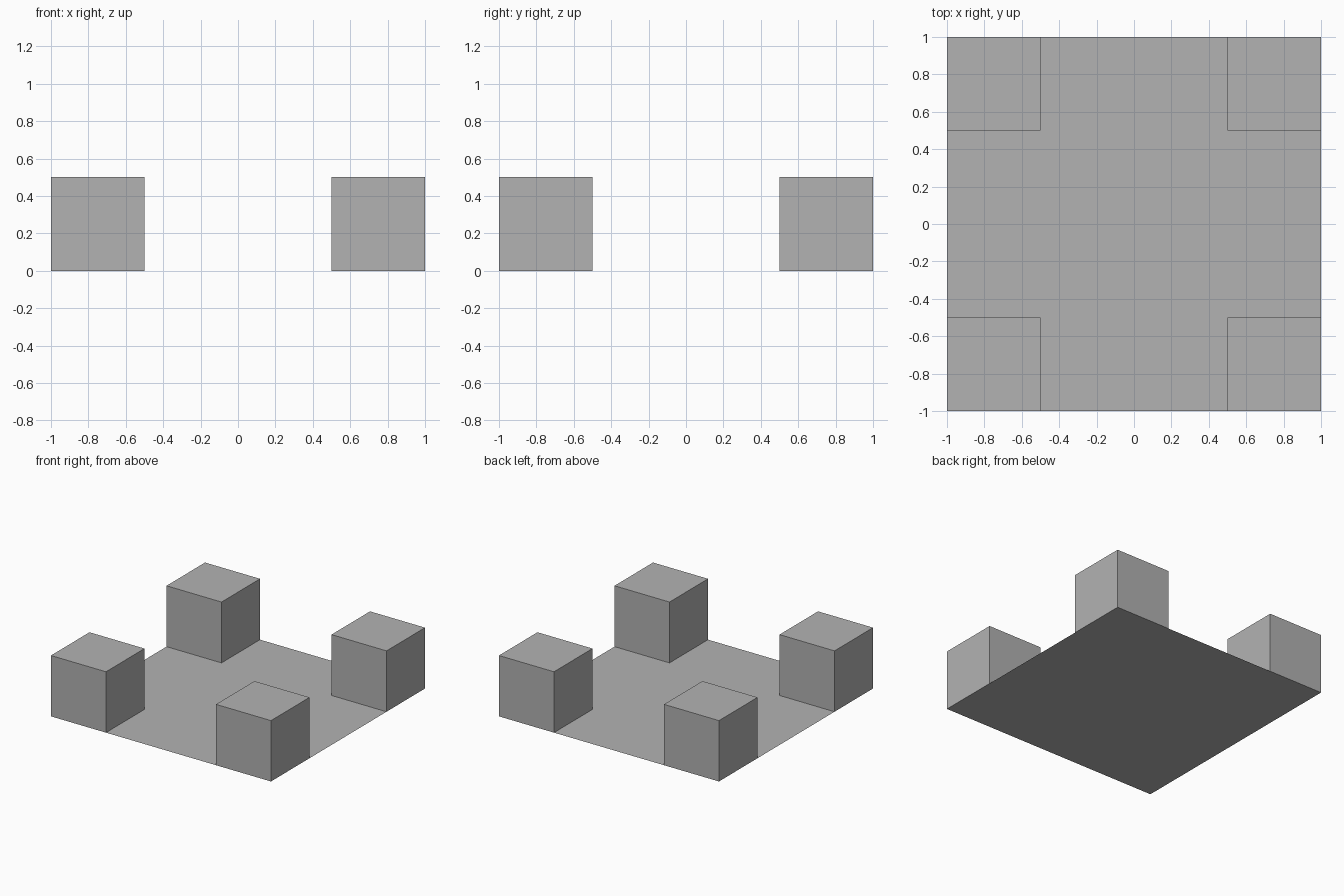
import bpy
import bmesh
from mathutils import Matrix, Vector

cube = bpy.data.objects.get("Cube")
if cube:
    bpy.data.objects.remove(cube, do_unlink=True)

# Single grey material
GREY = (0.448, 0.448, 0.448, 1)
grey = bpy.data.materials.new("grey")
grey.use_nodes = True
grey.diffuse_color = GREY
grey.node_tree.nodes["Principled BSDF"].inputs["Base Color"].default_value = GREY


def add_object(name, bm):
    mesh = bpy.data.meshes.new(name)
    bm.to_mesh(mesh)
    bm.free()
    mesh.materials.append(grey)
    bpy.context.collection.objects.link(bpy.data.objects.new(name, mesh))


# Thin square base sheet
bm = bmesh.new()
bmesh.ops.create_grid(bm, x_segments=1, y_segments=1, size=1)
add_object("base_sheet", bm)

# Corner blocks, open underneath where they meet the sheet
SIZE = 0.5
for side, x in (("right", -1), ("left", 1)):
    for end, y in (("front", -1), ("back", 1)):
        bm = bmesh.new()
        centre = Vector((x * (1 - SIZE / 2), y * (1 - SIZE / 2), SIZE / 2))
        bmesh.ops.create_cube(bm, size=SIZE, matrix=Matrix.Translation(centre))
        bm.normal_update()
        underside = [f for f in bm.faces if f.normal.z < -0.5]
        bmesh.ops.delete(bm, geom=underside, context="FACES_ONLY")
        add_object(f"{end}_{side}_block", bm)
